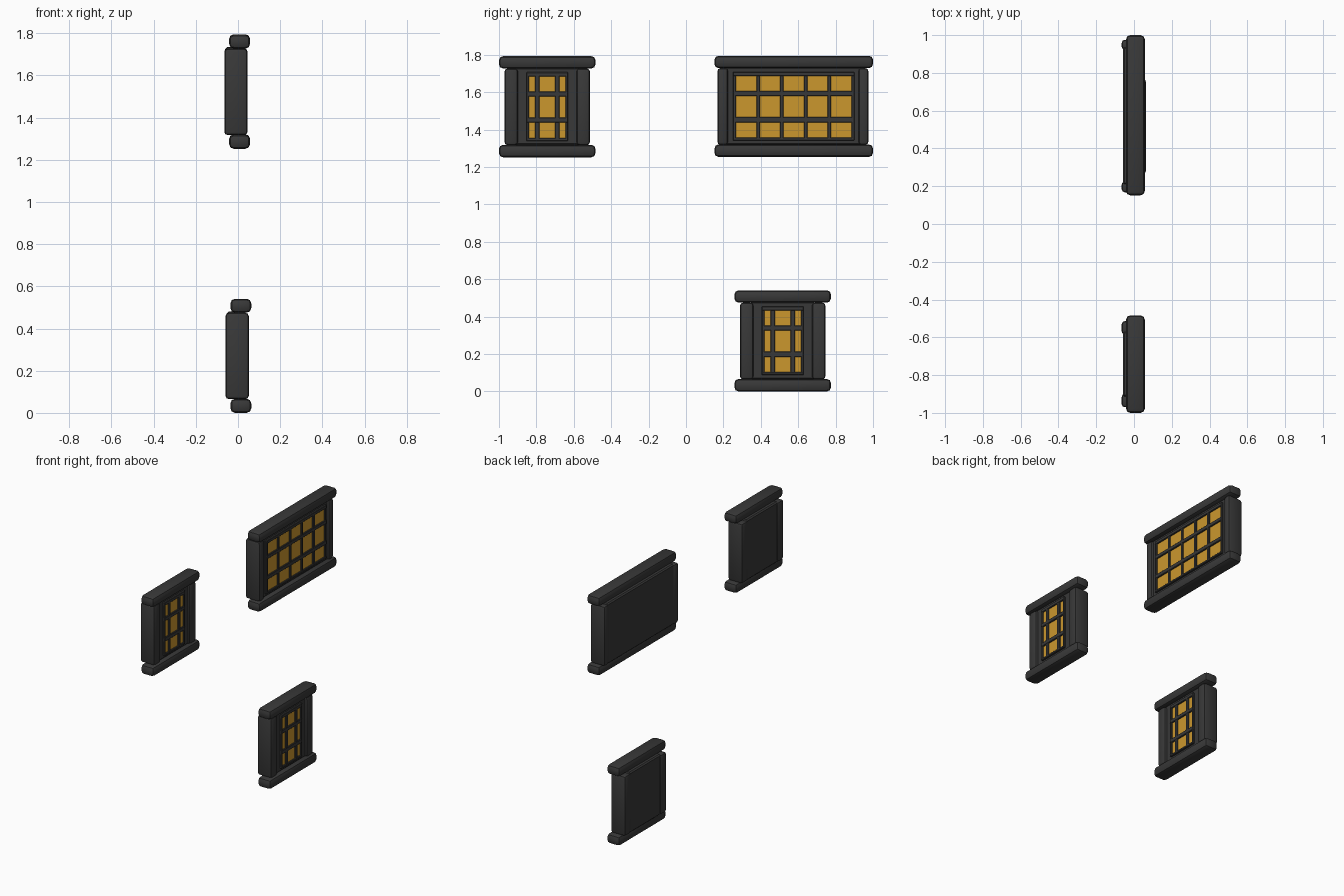
import bpy, bmesh
from mathutils import Vector

if "Cube" in bpy.data.objects:
    bpy.data.objects.remove(bpy.data.objects["Cube"])


def material(name, rgb):
    m = bpy.data.materials.new(name)
    m.diffuse_color = (*rgb, 1)
    m.use_nodes = True
    m.node_tree.nodes["Principled BSDF"].inputs["Base Color"].default_value = m.diffuse_color
    return m


DARK = material("charcoal wood", (0.04, 0.04, 0.04))
GOLD = material("amber glass", (0.60, 0.31, 0.027))


def box(name, x, y, z, mat, bevel=0.0, segments=2):
    """Box from (min, max) ranges, with optional rounded edges."""
    bm = bmesh.new()
    bmesh.ops.create_cube(bm, size=1)
    for v in bm.verts:
        v.co = Vector([(r[0] + r[1]) / 2 + c * (r[1] - r[0])
                       for r, c in zip((x, y, z), v.co)])
    if bevel:
        bmesh.ops.bevel(bm, geom=bm.edges[:], offset=bevel, segments=segments,
                        profile=0.5, affect='EDGES')
    me = bpy.data.meshes.new(name)
    bm.to_mesh(me)
    bm.free()
    me.materials.append(mat)
    ob = bpy.data.objects.new(name, me)
    bpy.context.collection.objects.link(ob)
    return ob


def window(name, dx, beam, posts, frame_y, cols, z0):
    """beam: y range, posts: two y ranges, cols: y ranges of pane columns."""
    def X(a, b):
        return (a + dx, b + dx)

    def Z(a, b):
        return (a + z0, b + z0)

    # sill and lintel beams
    box(name + "_sill", X(-0.042, 0.057), beam, Z(0, 0.067), DARK, 0.022)
    box(name + "_lintel", X(-0.042, 0.057), beam, Z(0.475, 0.541), DARK, 0.022)
    # side posts
    for side, p in zip(("left", "right"), posts):
        box(f"{name}_{side}_post", X(-0.065, 0.045), p, Z(0.065, 0.475), DARK, 0.016)
    # backing panel
    box(name + "_panel", X(-0.059, 0.029), (posts[0][1] - 0.015, posts[1][0] + 0.015),
        Z(0.065, 0.48), DARK, 0.008, 1)
    # amber panes, one plate behind the bars
    rows = [(0.103, 0.185), (0.213, 0.326), (0.352, 0.432)]
    fz = (0.088, 0.455)
    ys = (cols[0][0], cols[-1][1])
    zs = (rows[0][0], rows[-1][1])
    box(name + "_glass", X(0.027, 0.033), (ys[0] - 0.005, ys[1] + 0.005),
        Z(zs[0] - 0.005, zs[1] + 0.005), GOLD)
    # frame edges and vertical bars
    edges = [frame_y[0]] + [e for c in cols for e in c] + [frame_y[1]]
    for i in range(0, len(edges), 2):
        box(f"{name}_vertical_bar_{i // 2}", X(0.025, 0.041),
            (edges[i], edges[i + 1]), Z(*fz), DARK, 0.003, 1)
    # frame edges and horizontal bars
    edges = [fz[0]] + [e for r in rows for e in r] + [fz[1]]
    for i in range(0, len(edges), 2):
        box(f"{name}_horizontal_bar_{i // 2}", X(0.025, 0.042), frame_y,
            Z(edges[i], edges[i + 1]), DARK, 0.003, 1)


def small(name, dx, yc, z0):
    window(name, dx, (yc - 0.258, yc + 0.258),
           [(yc - 0.228, yc - 0.157), (yc + 0.157, yc + 0.228)],
           (yc - 0.112, yc + 0.112),
           [(yc - 0.098, yc - 0.065), (yc - 0.042, yc + 0.042), (yc + 0.065, yc + 0.098)],
           z0)


# two narrow windows
small("upper_small_window", 0, -0.742, 1.252)
small("lower_small_window", 0.006, 0.517, 0)

# wide window with five pane columns
yc, pitch, half = 0.576, 0.127, 0.054
window("wide_window", 0, (0.152, 1.0), [(0.168, 0.225), (0.922, 0.975)],
       (0.25, 0.90),
       [(yc + (i - 2) * pitch - half, yc + (i - 2) * pitch + half) for i in range(5)],
       1.254)

for ob in bpy.data.objects:
    ob.select_set(True)
bpy.context.view_layer.objects.active = bpy.data.objects[0]
bpy.ops.object.shade_smooth_by_angle(angle=0.45)
